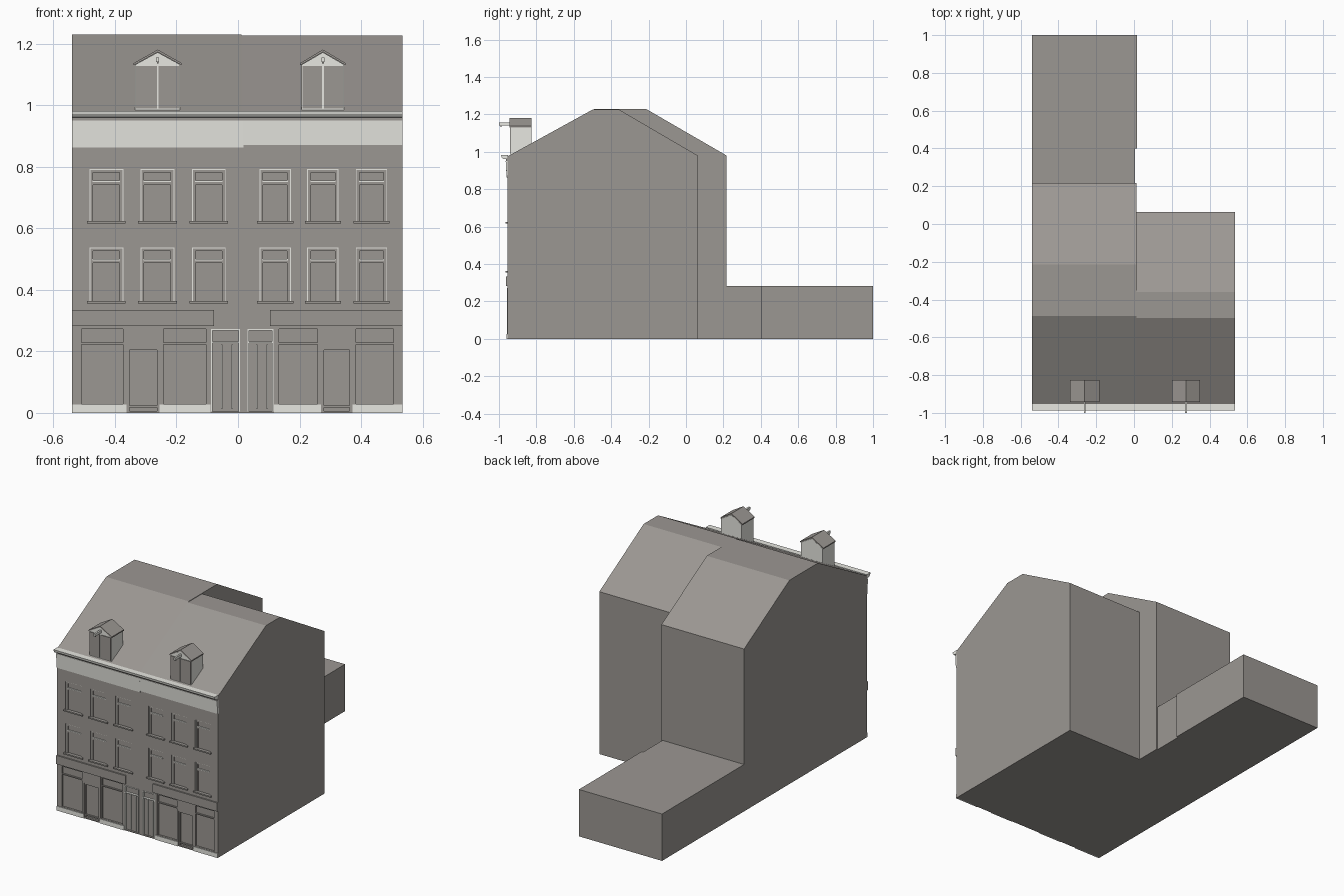
import bpy, bmesh, math

if "Cube" in bpy.data.objects:
    bpy.data.objects.remove(bpy.data.objects["Cube"])


def mat(name, c):
    m = bpy.data.materials.new(name)
    m.diffuse_color = (*c, 1)
    m.use_nodes = True
    m.node_tree.nodes["Principled BSDF"].inputs["Base Color"].default_value = m.diffuse_color
    return m


GREY = mat("warm grey", (0.33, 0.31, 0.29))
LIGHT = mat("off white", (0.84, 0.84, 0.79))
WALL = -0.955      # front wall plane
REC = 0.012        # recess depth of openings


def finish(name, bm, m):
    bmesh.ops.recalc_face_normals(bm, faces=bm.faces)
    me = bpy.data.meshes.new(name)
    bm.to_mesh(me)
    bm.free()
    ob = bpy.data.objects.new(name, me)
    bpy.context.collection.objects.link(ob)
    me.materials.append(m)
    return ob


def add_prism(bm, pts, a, b, axis):
    """Extrude a closed profile along x (pts = y,z) or along y (pts = x,z)."""
    def co(p, t):
        return (t, p[0], p[1]) if axis == "x" else (p[0], t, p[1])
    v0 = [bm.verts.new(co(p, a)) for p in pts]
    v1 = [bm.verts.new(co(p, b)) for p in pts]
    n = len(pts)
    bm.faces.new(v0)
    bm.faces.new(v1[::-1])
    for i in range(n):
        j = (i + 1) % n
        bm.faces.new((v0[i], v0[j], v1[j], v1[i]))


def prism(name, pts, a, b, axis, m):
    bm = bmesh.new()
    add_prism(bm, pts, a, b, axis)
    return finish(name, bm, m)


def add_box(bm, x0, x1, y0, y1, z0, z1):
    add_prism(bm, [(x0, z0), (x1, z0), (x1, z1), (x0, z1)], y0, y1, "y")


def boxes(name, items, m):
    bm = bmesh.new()
    for it in items:
        add_box(bm, *it)
    return finish(name, bm, m)


def frame(x0, x1, z0, z1, w, y0, y1, bars=()):
    """Side posts, top rail and horizontal bars of an opening."""
    out = [(x0, x0 + w, y0, y1, z0, z1), (x1 - w, x1, y0, y1, z0, z1),
           (x0 + w, x1 - w, y0, y1, z1 - w, z1)]
    return out + [(x0 + w, x1 - w, y0, y1, z - w / 2, z + w / 2) for z in bars]


# Opening layout
win_x = [(-0.483, -0.373), (-0.317, -0.207), (-0.150, -0.040),
         (0.070, 0.172), (0.225, 0.327), (0.383, 0.485)]
floors = [(0.362, 0.538), (0.622, 0.793)]
windows = [(a, b, c, d) for a, b in win_x for c, d in floors]
shop_windows = [(a, b, 0.029, 0.278) for a, b in
                [(-0.515, -0.368), (-0.248, -0.098), (0.128, 0.265), (0.377, 0.512)]]
shop_doors = [(-0.360, -0.257, 0.006, 0.212), (0.272, 0.370, 0.006, 0.212)]
house_doors = [(-0.088, 0.006, 0.004, 0.272), (0.031, 0.115, 0.004, 0.272)]

# House bodies with pitched roofs
left = prism("left_house", [(WALL, 0), (WALL, 0.975), (-0.487, 1.23), (-0.215, 1.23),
                            (0.217, 0.98), (0.217, 0)], -0.54, 0.012, "x", GREY)
right = prism("right_house", [(WALL, 0), (WALL, 0.975), (-0.497, 1.227), (-0.36, 1.227),
                              (0.063, 0.98), (0.063, 0)], 0.012, 0.535, "x", GREY)

# Cut the openings out of the facades
openings = windows + shop_windows + shop_doors + house_doors
cutter = boxes("opening_cutter", [(a, b, WALL - 0.05, WALL + REC, c, d)
                                  for a, b, c, d in openings], GREY)
for house in (left, right):
    mod = house.modifiers.new("openings", "BOOLEAN")
    mod.operation = "DIFFERENCE"
    mod.solver = "EXACT"
    mod.object = cutter
    bpy.context.view_layer.objects.active = house
    bpy.ops.object.modifier_apply(modifier=mod.name)
bpy.data.objects.remove(cutter)

# Rear extension, with the slightly wider far section
boxes("rear_extension", [(-0.54, 0.005, 0.217, 0.40, 0, 0.283),
                         (-0.54, 0.015, 0.40, 1.0, 0, 0.283)], GREY)

# Upper windows: pale thin frames, grey sashes, sills
pale, sash, sills = [], [], []
for a, b, c, d in windows:
    pale += frame(a, b, c, d, 0.003, WALL + 0.004, WALL + REC + 0.002)
    pale.append((a + 0.01, b - 0.01, WALL + 0.005, WALL + REC + 0.002, d - 0.042, d - 0.038))
    sash += frame(a + 0.003, b - 0.003, c, d - 0.003, 0.009, WALL + 0.006, WALL + REC + 0.002,
                  (d - 0.047,))
    sills.append((a - 0.008, b + 0.008, WALL - 0.011, WALL + 0.005, c - 0.006, c + 0.002))
boxes("window_frames", pale, LIGHT)
boxes("window_sashes", sash, GREY)
boxes("window_sills", sills, GREY)

# Shopfronts: frames, doors and fascia boards
shop = []
for a, b, c, d in shop_windows:
    shop += frame(a, b, c, d, 0.006, WALL + 0.003, WALL + REC + 0.002, (0.226,))
for a, b, c, d in shop_doors:
    shop += frame(a, b, c, d, 0.007, WALL + 0.003, WALL + REC + 0.002, (c + 0.015,))
boxes("shop_frames", shop, GREY)
boxes("shop_fascias", [(-0.54, -0.078, WALL - 0.008, WALL + 0.005, 0.282, 0.334),
                       (0.104, 0.535, WALL - 0.008, WALL + 0.005, 0.282, 0.334)], GREY)

# House doors: pale frames, transom and panel moulding
doors = []
for a, b, c, d in house_doors:
    mid = (a + b) / 2
    doors += frame(a, b, c, d, 0.005, WALL - 0.002, WALL + REC + 0.002, (0.229,))
    doors += [(mid + s - 0.002, mid + s + 0.002, WALL + 0.006, WALL + REC + 0.002, 0.012, 0.222)
              for s in (-0.012, 0.022)]
boxes("house_door_frames", doors, LIGHT)

# Pale plinth between the doors
boxes("plinth", [(a, b, WALL - 0.004, WALL + 0.004, 0, 0.027) for a, b in
                 [(-0.54, -0.362), (-0.255, -0.09), (0.117, 0.270), (0.372, 0.535)]], LIGHT)

# Cornice band and rounded gutter
for name, x0, x1, z in (("left", -0.54, 0.018, 0.862), ("right", 0.018, 0.535, 0.87)):
    prism(name + "_cornice", [(WALL + 0.01, z), (WALL - 0.004, z), (WALL - 0.009, 0.95),
                              (WALL + 0.01, 0.95)], x0, x1, "x", LIGHT)
    arc = [(-0.970 + 0.018 * math.cos(t), 0.982 + 0.022 * math.sin(t))
           for t in [math.pi + i * math.pi / 6 for i in range(7)]]
    prism(name + "_gutter", arc, x0, x1, "x", LIGHT)
boxes("gutter_board", [(-0.54, 0.535, -0.962, -0.945, 0.95, 0.976)], GREY)

# Dormers with pale cheeks, hatch doors, gabled roof and hoist beam
for side, cx, hw in (("left", -0.261, 0.073), ("right", 0.276, 0.069)):
    yf, yb = -0.938, -0.827
    x0, x1 = cx - hw, cx + hw
    prism(side + "_dormer_body", [(x0, 0.985), (x1, 0.985), (x1, 1.132), (cx, 1.172),
                                  (x0, 1.132)], yf, yb, "y", LIGHT)
    prism(side + "_dormer_roof", [(x0 - 0.005, 1.130), (cx, 1.173), (x1 + 0.005, 1.130),
                                  (x1 + 0.005, 1.137), (cx, 1.181), (x0 - 0.005, 1.137)],
          yf - 0.005, yb, "y", GREY)
    boxes(side + "_dormer_hatches", [(x0 + 0.003, cx - 0.003, yf - 0.004, yf + 0.003, 0.99, 1.128),
                                     (cx + 0.003, x1 - 0.003, yf - 0.004, yf + 0.003, 0.99, 1.128)],
          GREY)
    boxes(side + "_hoist_beam", [(cx - 0.005, cx + 0.005, -1.0, yf + 0.01, 1.140, 1.156)], LIGHT)
    boxes(side + "_beam_end", [(cx - 0.003, cx + 0.003, -0.995, -0.985, 1.135, 1.141)], GREY)
